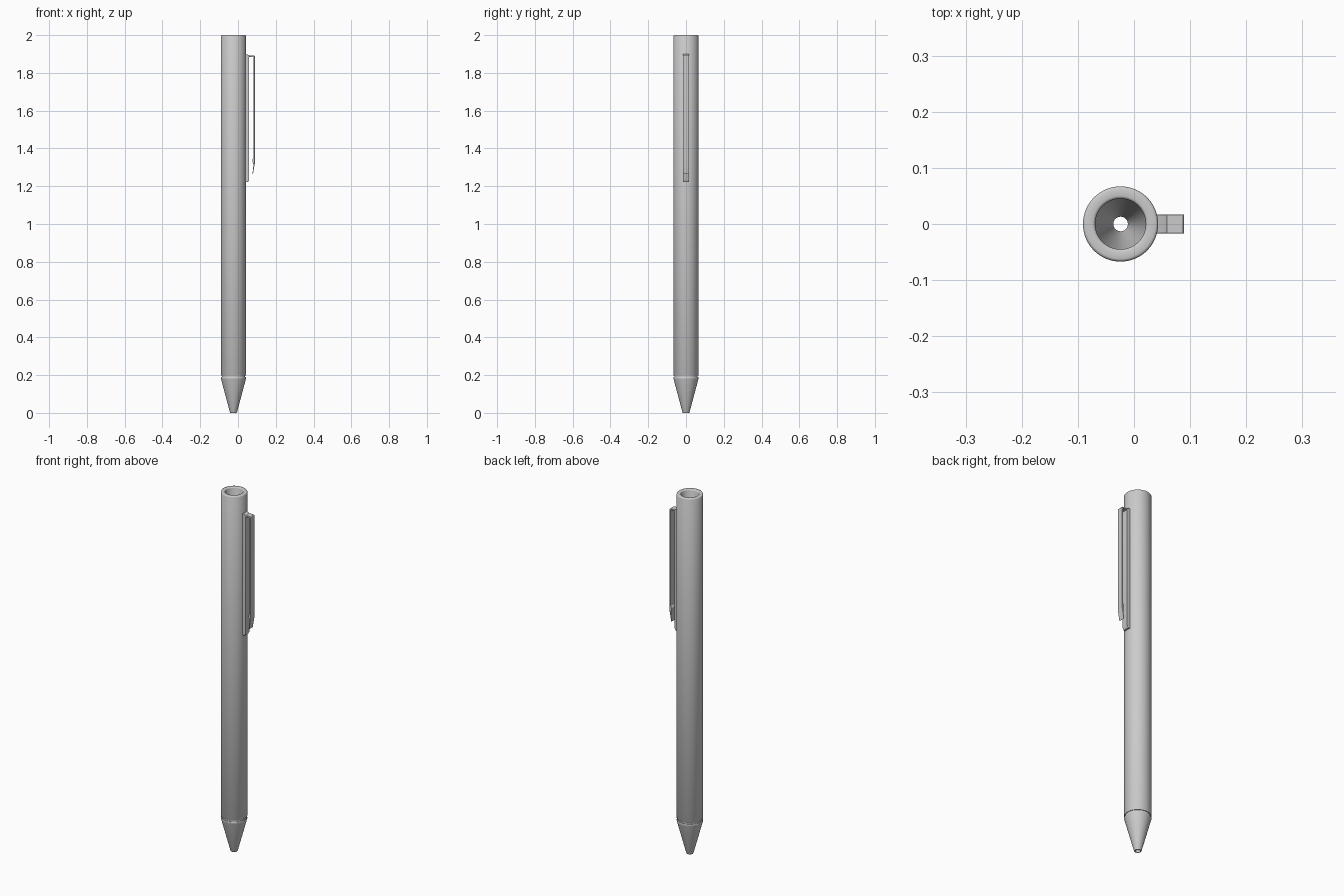
import bpy, bmesh, math

if "Cube" in bpy.data.objects:
    bpy.data.objects.remove(bpy.data.objects["Cube"])

CX = -0.024  # pen axis


def finish(name, bm, angle):
    bmesh.ops.recalc_face_normals(bm, faces=bm.faces)
    me = bpy.data.meshes.new(name)
    bm.to_mesh(me)
    bm.free()
    ob = bpy.data.objects.new(name, me)
    bpy.context.collection.objects.link(ob)
    bpy.ops.object.select_all(action='DESELECT')
    ob.select_set(True)
    bpy.context.view_layer.objects.active = ob
    bpy.ops.object.shade_smooth_by_angle(angle=math.radians(angle))
    return ob


def lathe(name, profile, n=64):
    """Revolve a closed (radius, z) loop around the pen axis."""
    bm = bmesh.new()
    rings = [[bm.verts.new((CX + r * math.cos(2 * math.pi * i / n),
                            r * math.sin(2 * math.pi * i / n), z)) for i in range(n)]
             for r, z in profile]
    for a, b in zip(rings, rings[1:] + rings[:1]):
        for i in range(n):
            j = (i + 1) % n
            bm.faces.new((a[i], a[j], b[j], b[i]))
    return finish(name, bm, 50)


def extrude_y(name, outline, half_width, bevel):
    """Extrude an (x, z) outline symmetrically across y."""
    bm = bmesh.new()
    face = bm.faces.new([bm.verts.new((x, -half_width, z)) for x, z in outline])
    ext = bmesh.ops.extrude_face_region(bm, geom=[face])
    for v in ext['geom']:
        if isinstance(v, bmesh.types.BMVert):
            v.co.y = half_width
    ob = finish(name, bm, 30)
    mod = ob.modifiers.new("soft_edges", 'BEVEL')
    mod.width, mod.segments = bevel, 2
    return ob


# hollow barrel with softly rounded rim
lathe("barrel", [(0.060, 0.197), (0.065, 0.197), (0.067, 0.200), (0.067, 1.995),
                 (0.065, 1.999), (0.062, 2.0), (0.050, 2.0), (0.047, 1.999),
                 (0.045, 1.995), (0.045, 0.197)])

# recessed collar between barrel and tip
lathe("collar", [(0.062, 0.183), (0.062, 0.202), (0.045, 0.202), (0.045, 0.183)])

# hollow conical tip
lathe("tip", [(0.017, 0.0), (0.019, 0.004), (0.066, 0.180), (0.067, 0.184), (0.065, 0.189),
              (0.045, 0.189), (0.045, 0.165), (0.013, 0.012), (0.013, 0.0)])

# clip mounting plate on the barrel
extrude_y("clip_base", [(0.030, 1.222), (0.052, 1.222), (0.059, 1.235), (0.059, 1.893),
                        (0.050, 1.897), (0.030, 1.902)], 0.017, 0.001)

# clip arm: bridge at the top, long strip, gripping bump and tapered end
extrude_y("clip_arm", [(0.050, 1.893), (0.086, 1.893), (0.089, 1.889), (0.089, 1.320),
                       (0.079, 1.264), (0.077, 1.266), (0.082, 1.315), (0.076, 1.330),
                       (0.076, 1.342), (0.083, 1.350), (0.083, 1.885), (0.050, 1.885)],
          0.017, 0.001)
